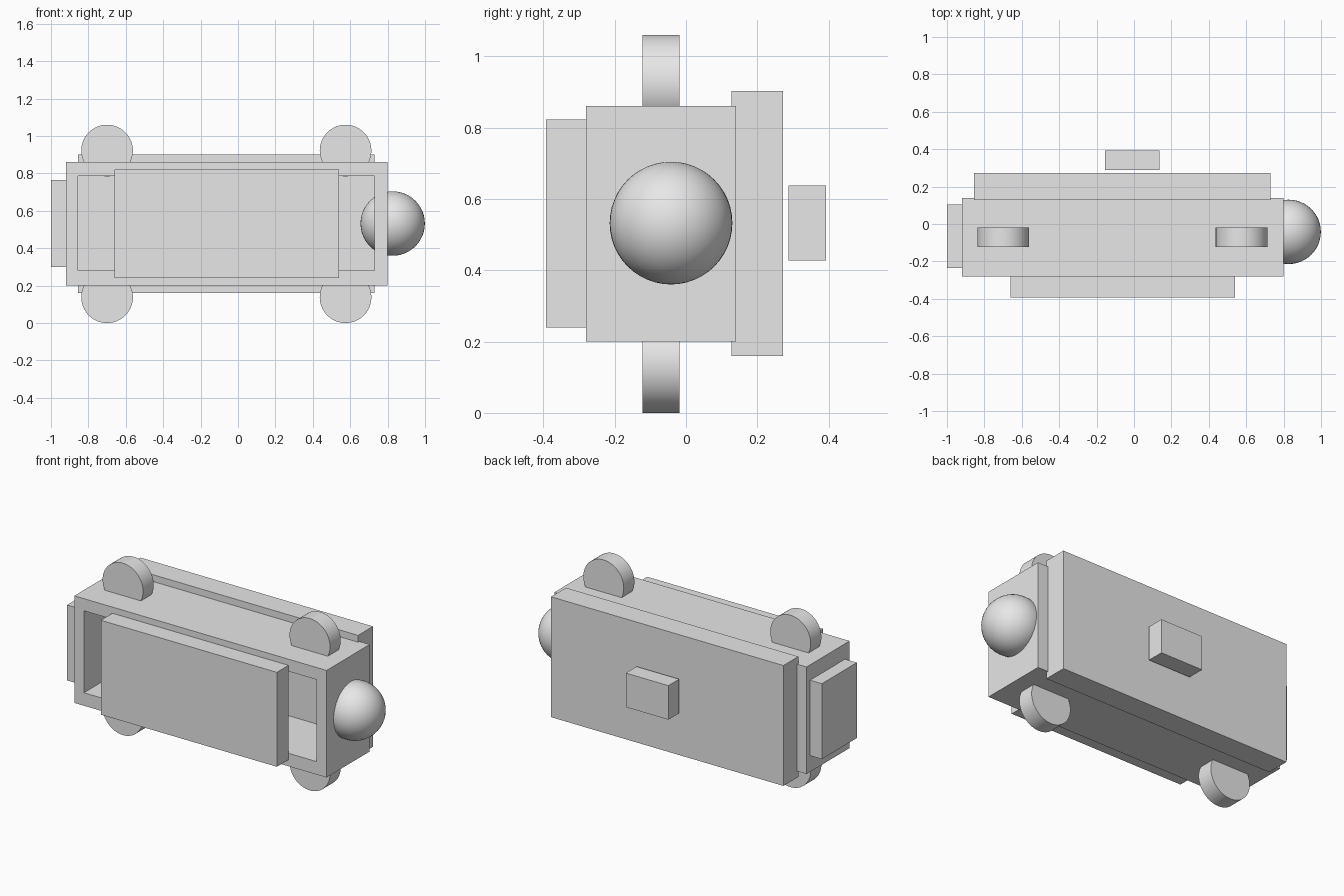
import bpy
import bmesh
import math
from mathutils import Matrix, Vector

cube = bpy.data.objects.get("Cube")
if cube:
    bpy.data.objects.remove(cube, do_unlink=True)

grey = bpy.data.materials.new("plain_grey")
grey.use_nodes = True
grey.diffuse_color = (0.8, 0.8, 0.8, 1)
grey.node_tree.nodes["Principled BSDF"].inputs["Base Color"].default_value = (0.8, 0.8, 0.8, 1)


def add_part(name, bm, smooth=False):
    bmesh.ops.recalc_face_normals(bm, faces=bm.faces)
    mesh = bpy.data.meshes.new(name)
    bm.to_mesh(mesh)
    bm.free()
    mesh.materials.append(grey)
    part = bpy.data.objects.new(name, mesh)
    bpy.context.collection.objects.link(part)
    if smooth:
        bpy.ops.object.select_all(action="DESELECT")
        part.select_set(True)
        bpy.context.view_layer.objects.active = part
        bpy.ops.object.shade_smooth_by_angle(angle=math.radians(35))
    return part


def box(name, xs, ys, zs):
    low, high = (Vector(c) for c in zip(xs, ys, zs))
    bm = bmesh.new()
    bmesh.ops.create_cube(bm, size=1, matrix=Matrix.Translation((low + high) / 2)
                          @ Matrix.Diagonal((*(high - low), 1)))
    return add_part(name, bm)


def rectangle(bm, xs, zs, y):
    corners = [(xs[0], zs[0]), (xs[1], zs[0]), (xs[1], zs[1]), (xs[0], zs[1])]
    return [bm.verts.new((x, y, z)) for x, z in corners]


# Hollow body frame, open through front and back
bm = bmesh.new()
outer_x, outer_z = (-0.92, 0.80), (0.20, 0.86)
inner_x, inner_z = (-0.855, 0.73), (0.28, 0.785)
loops = [rectangle(bm, xs, zs, y) for xs, zs, y in (
    (outer_x, outer_z, -0.28), (outer_x, outer_z, 0.14),
    (inner_x, inner_z, 0.14), (inner_x, inner_z, -0.28))]
for k, loop in enumerate(loops):
    after = loops[(k + 1) % 4]
    for i in range(4):
        j = (i + 1) % 4
        bm.faces.new((loop[i], loop[j], after[j], after[i]))
add_part("body_frame", bm)

# Panels and blocks
box("back_panel", (-0.855, 0.73), (0.127, 0.272), (0.16, 0.902))
box("front_panel", (-0.66, 0.54), (-0.393, -0.278), (0.24, 0.822))
box("end_block", (-1.0, -0.915), (-0.235, 0.105), (0.30, 0.765))
box("back_block", (-0.155, 0.135), (0.288, 0.393), (0.427, 0.637))

# Round discs above and below the body
for level, z in (("lower", 0.138), ("upper", 0.922)):
    for side, x in (("right", -0.70), ("left", 0.575)):
        bm = bmesh.new()
        bmesh.ops.create_cone(
            bm, cap_ends=True, segments=64, radius1=0.138, radius2=0.138, depth=0.104,
            matrix=Matrix.Translation((x, -0.07, z)) @ Matrix.Rotation(math.pi / 2, 4, "X"))
        add_part(f"{level}_{side}_disc", bm, smooth=True)

# Ball set into the left end
bm = bmesh.new()
bmesh.ops.create_uvsphere(bm, u_segments=48, v_segments=24, radius=0.172,
                          matrix=Matrix.Translation((0.827, -0.042, 0.532)))
add_part("end_ball", bm, smooth=True)
